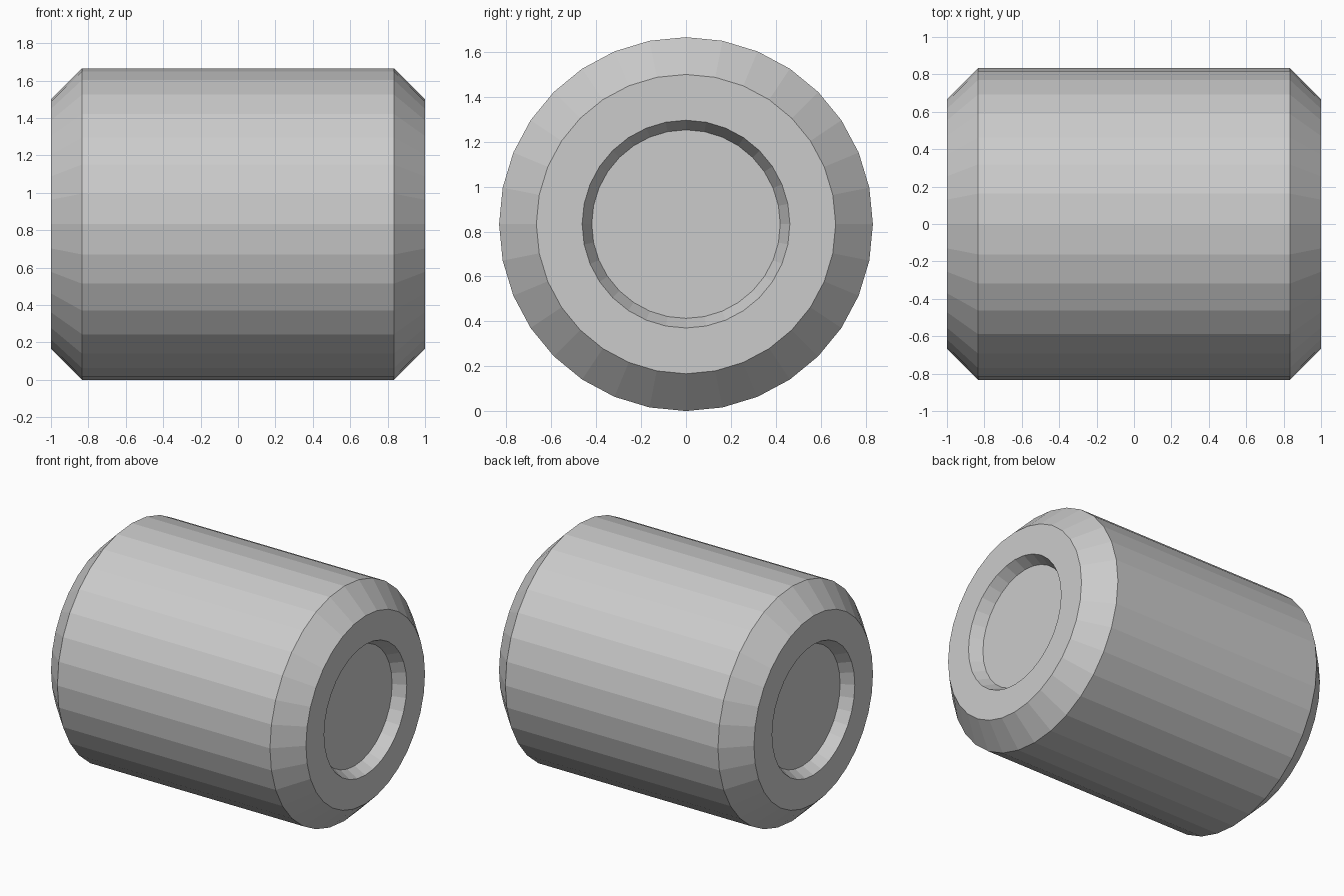
import bpy, bmesh
from math import sin, cos, tau

if "Cube" in bpy.data.objects:
    bpy.data.objects.remove(bpy.data.objects["Cube"])

SIDES = 32
AXIS_Z = 0.833

# Half profile (x along the axis, radius), from left recess floor to right recess floor
half = [(0.915, 0.42), (1.0, 0.463), (1.0, 0.667), (0.834, 0.833)]
profile = [(-x, r) for x, r in half] + half[::-1]

# Chamfered barrel with a shallow tapered recess in each end
bm = bmesh.new()
rings = [[bm.verts.new((x, r * sin(tau * i / SIDES), AXIS_Z + r * cos(tau * i / SIDES)))
          for i in range(SIDES)] for x, r in profile]
for a, b in zip(rings, rings[1:]):
    for i in range(SIDES):
        j = (i + 1) % SIDES
        bm.faces.new((a[i], a[j], b[j], b[i]))

# Recess floors
bm.faces.new(rings[0])
bm.faces.new(rings[-1])
bmesh.ops.recalc_face_normals(bm, faces=bm.faces)

mesh = bpy.data.meshes.new("barrel")
bm.to_mesh(mesh)
bm.free()
bpy.context.collection.objects.link(bpy.data.objects.new("barrel", mesh))
